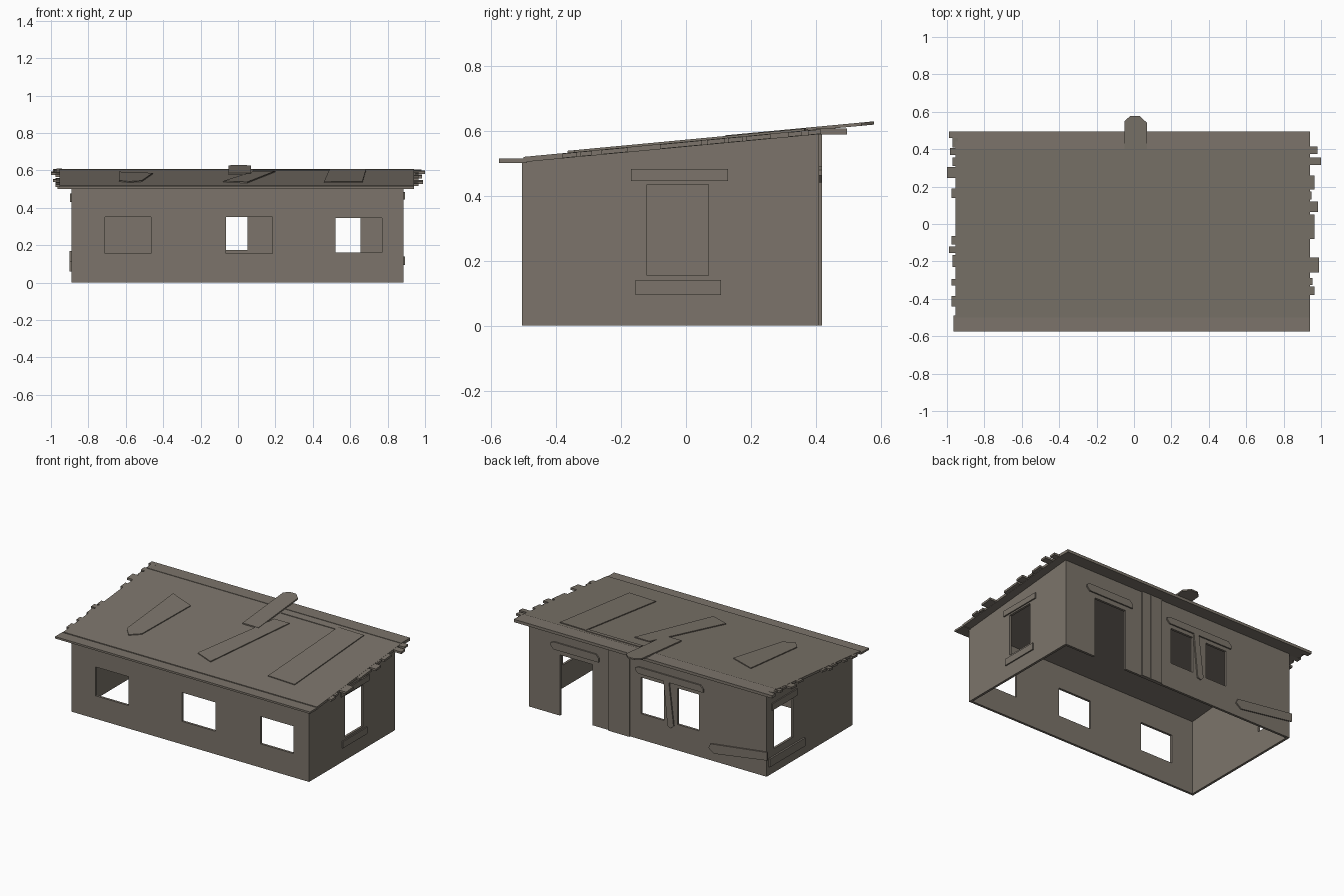
import bpy, bmesh
from mathutils import Vector

cube = bpy.data.objects.get("Cube")
if cube:
    bpy.data.objects.remove(cube, do_unlink=True)

wood = bpy.data.materials.new("weathered wood")
wood.use_nodes = True
COLOR = (0.2, 0.175, 0.145, 1)
wood.diffuse_color = COLOR
bsdf = wood.node_tree.nodes["Principled BSDF"]
bsdf.inputs["Base Color"].default_value = COLOR
bsdf.inputs["Roughness"].default_value = 0.9


def prism(name, outline, offset):
    """Extrude a planar outline by an offset vector."""
    bm = bmesh.new()
    face = bm.faces.new([bm.verts.new(p) for p in outline])
    new = bmesh.ops.extrude_face_region(bm, geom=[face])["geom"]
    bmesh.ops.translate(bm, vec=Vector(offset),
                        verts=[v for v in new if isinstance(v, bmesh.types.BMVert)])
    bmesh.ops.recalc_face_normals(bm, faces=bm.faces)
    mesh = bpy.data.meshes.new(name)
    bm.to_mesh(mesh)
    bm.free()
    mesh.materials.append(wood)
    ob = bpy.data.objects.new(name, mesh)
    bpy.context.collection.objects.link(ob)
    return ob


def box(name, x, y, z):
    return prism(name, [(x[0], y[0], z[0]), (x[1], y[0], z[0]),
                        (x[1], y[1], z[0]), (x[0], y[1], z[0])], (0, 0, z[1] - z[0]))


def cut(target, cutter):
    cutter.hide_render = True
    mod = target.modifiers.new("cut", 'BOOLEAN')
    mod.operation, mod.solver, mod.object = 'DIFFERENCE', 'EXACT', cutter
    bpy.context.view_layer.objects.active = target
    bpy.ops.object.modifier_apply(modifier=mod.name)
    bpy.data.objects.remove(cutter, do_unlink=True)


def under(y):
    """Height of the roof underside."""
    return 0.503 + 0.094 * (y + 0.505)


def top(y):
    """Height of the roof upper side."""
    return under(y) + 0.016


# Walls: sloped shell, open below, with window and door openings
L, R, F, B, T = -0.89, 0.885, -0.505, 0.41, 0.016


def shell(name, x0, x1, y0, y1, z0, lift):
    return prism(name, [(x0, y0, z0), (x0, y1, z0),
                        (x0, y1, under(y1) + lift), (x0, y0, under(y0) + lift)],
                 (x1 - x0, 0, 0))


walls = shell("walls", L, R, F, B, 0, 0.002)
cut(walls, shell("room", L + T, R - T, F + T, B - T, -0.1, 0.1))
for x0, x1, z0, z1 in [(-0.71, -0.465, 0.155, 0.35), (-0.065, 0.185, 0.155, 0.35),
                       (0.52, 0.77, 0.16, 0.345)]:
    cut(walls, box("front_opening", (x0, x1), (F - 0.1, F + 0.1), (z0, z1)))
for x0, x1, z0, z1 in [(0.41, 0.655, -0.1, 0.41), (-0.122, 0.05, 0.175, 0.42),
                       (-0.385, -0.225, 0.175, 0.42)]:
    cut(walls, box("back_opening", (x0, x1), (B - 0.1, B + 0.1), (z0, z1)))
cut(walls, box("left_opening", (R - 0.1, R + 0.1), (-0.12, 0.07), (0.155, 0.435)))
cut(walls, box("right_opening", (L - 0.1, L + 0.1), (0.13, 0.33), (0.16, 0.425)))

# Side window trims
box("left_window_header", (R, R + 0.008), (-0.17, 0.13), (0.445, 0.483))
box("left_window_sill", (R, R + 0.008), (-0.155, 0.107), (0.095, 0.14))
box("right_window_header", (L - 0.008, L), (0.09, 0.36), (0.43, 0.475))
box("right_window_sill", (L - 0.012, L), (0.015, 0.39), (0.06, 0.115))


# Back wall boards, given as outlines in x and z
def back_board(name, points):
    prism(name, [(x, B, z) for x, z in points], (0, 0.009, 0))


def header(name, x0, x1, z0, z1):
    c = 0.022
    back_board(name, [(x0, z0), (x1 - c, z0), (x1, z0 + c), (x1, z1 - c / 2),
                      (x1 - c, z1), (x0 + c, z1), (x0, z1 - c)])


header("door_header", 0.36, 0.72, 0.44, 0.49)
header("back_window_header", -0.42, 0.087, 0.445, 0.49)
back_board("back_slanted_board", [(-0.125, 0.445), (-0.165, 0.445), (-0.2, 0.16),
                                  (-0.18, 0.14), (-0.155, 0.15)])
back_board("back_low_board", [(-0.46, 0.085), (-0.475, 0.115), (-0.9, 0.17),
                              (-0.9, 0.115), (-0.5, 0.055)])
for i, (x0, x1) in enumerate([(0.22, 0.285), (0.13, 0.217)]):
    back_board(f"back_upright_board_{i + 1}", [(x0, 0), (x1, 0), (x1, under(B)), (x0, under(B))])


# Roof: sloped slab with flat eaves at front and back
def roof_slab(name, x0, x1, y0, y1, trim=0.0):
    prism(name, [(x0, y0, under(y0) + trim), (x0, y1, under(y1) + trim),
                 (x0, y1, top(y1) - trim), (x0, y0, top(y0) - trim)], (x1 - x0, 0, 0))


roof_slab("roof", -0.955, 0.94, -0.5, 0.42)
box("front_eave", (-0.965, 0.94), (-0.575, -0.49), (0.501, 0.514))
box("back_eave", (-0.955, 0.94), (0.4, 0.495), (0.588, 0.607))
box("back_eave_end", (-0.99, -0.95), (0.46, 0.495), (0.588, 0.607))

# Ragged plank ends along both roof edges: y start, y end, reach in x
right_ends = [(0.41, 0.46, -0.97), (0.37, 0.405, -0.985), (0.31, 0.355, -0.97),
              (0.245, 0.305, -1.0), (0.14, 0.19, -0.975), (-0.11, -0.065, -0.975),
              (-0.155, -0.12, -0.99), (-0.23, -0.165, -0.97),
              (-0.33, -0.295, -0.975), (-0.44, -0.385, -0.975)]
left_ends = [(0.375, 0.415, 0.98), (0.315, 0.355, 1.0), (0.185, 0.26, 0.965),
             (0.13, 0.175, 0.95), (0.065, 0.12, 0.985), (-0.08, 0.05, 0.965),
             (-0.26, -0.18, 0.99), (-0.325, -0.29, 0.955), (-0.38, -0.335, 0.965)]
for side, ends in (("right", right_ends), ("left", left_ends)):
    for i, (y0, y1, x) in enumerate(ends):
        inner = -0.94 if x < 0 else 0.92
        roof_slab(f"{side}_plank_end_{i + 1}", min(x, inner), max(x, inner), y0, y1, 0.001)


# Loose boards lying on the roof, given as outlines in x and y
def roof_board(name, points, thick=0.008):
    prism(name, [(x, y, top(y) - 0.002) for x, y in points], (0, 0, thick))


roof_board("roof_board_middle", [(0.09, 0.262), (0.2, 0.262), (0.05, -0.365), (-0.08, -0.315)])
roof_board("roof_board_left", [(0.49, 0.37), (0.685, 0.365), (0.665, -0.345), (0.46, -0.335)])
roof_board("roof_board_right", [(-0.635, 0.215), (-0.455, 0.145), (-0.515, -0.29),
                                (-0.58, -0.34), (-0.635, -0.28)])
roof_board("roof_board_cross", [(0.08, 0.345), (0.5, 0.345), (0.5, 0.375), (0.08, 0.375)], 0.006)
roof_board("roof_board_back", [(-0.05, 0.12), (0.07, 0.12), (0.07, 0.54), (0.03, 0.578),
                               (-0.02, 0.578), (-0.05, 0.55)], 0.01)
